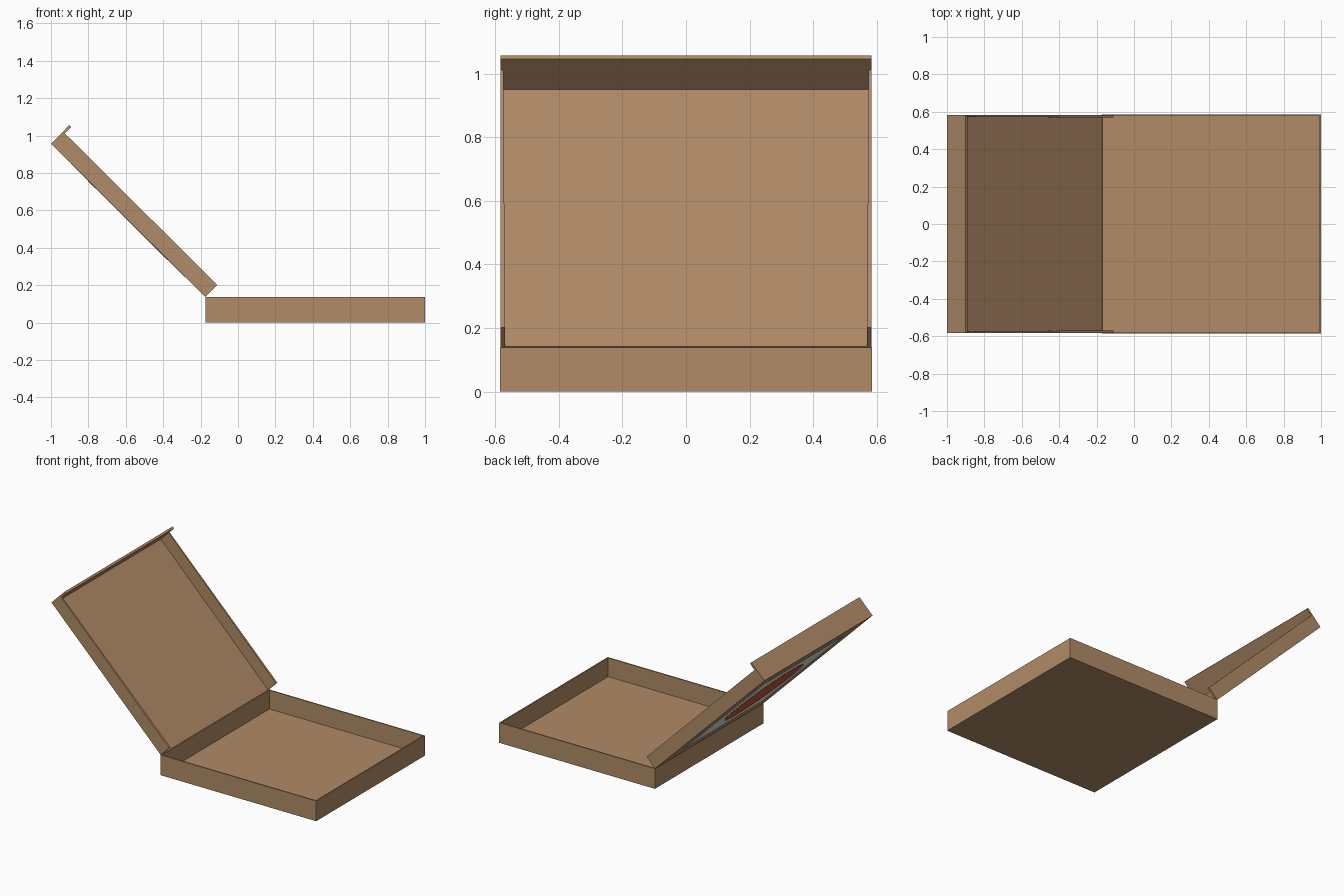
import bpy, bmesh, math
from mathutils import Matrix, Vector

if "Cube" in bpy.data.objects:
    bpy.data.objects.remove(bpy.data.objects["Cube"])


def material(name, rgb):
    m = bpy.data.materials.new(name)
    m.diffuse_color = (*rgb, 1)
    m.use_nodes = True
    m.node_tree.nodes["Principled BSDF"].inputs["Base Color"].default_value = m.diffuse_color
    return m


CARD = material("brown cardboard", (0.44, 0.26, 0.135))
WHITE = material("printed white", (0.75, 0.75, 0.72))
RED = material("printed red", (0.58, 0.10, 0.045))


def finish(bm, name, mat, matrix=Matrix()):
    bmesh.ops.recalc_face_normals(bm, faces=bm.faces[:])
    me = bpy.data.meshes.new(name)
    bm.to_mesh(me)
    bm.free()
    me.materials.append(mat)
    ob = bpy.data.objects.new(name, me)
    ob.matrix_world = matrix
    bpy.context.collection.objects.link(ob)
    return ob


def add_box(bm, lo, hi):
    lo, hi = Vector(lo), Vector(hi)
    m = Matrix.Translation((lo + hi) / 2) @ Matrix.Diagonal((*(hi - lo), 1))
    return bmesh.ops.create_cube(bm, size=1, matrix=m)["verts"]


def box(name, lo, hi, mat, matrix=Matrix()):
    bm = bmesh.new()
    add_box(bm, lo, hi)
    return finish(bm, name, mat, matrix)


# Base tray: a block whose top is inset and pushed down
bm = bmesh.new()
add_box(bm, (-0.175, -0.585, 0), (1.0, 0.585, 0.138))
bm.faces.ensure_lookup_table()
top = max(bm.faces, key=lambda f: f.calc_center_median().z)
bmesh.ops.inset_region(bm, faces=[top], thickness=0.012)
ret = bmesh.ops.extrude_face_region(bm, geom=[top])
bmesh.ops.delete(bm, geom=[top], context='FACES_ONLY')
floor = [g for g in ret["geom"] if isinstance(g, bmesh.types.BMVert)]
bmesh.ops.translate(bm, verts=floor, vec=(0, 0, -0.128))
finish(bm, "base_tray", CARD)

# Lid frame: local x runs up the lid, local z points to its inside
L, W, T = 1.163, 0.583, 0.006
u = Vector((-0.825, 0, 0.82)).normalized()
v = Vector((0, -1, 0))
n = u.cross(v)
if n.x < 0:
    v, n = -v, -n
LID = Matrix((u, v, n)).transposed().to_4x4()
LID.translation = (-0.175, 0, 0.137)

box("lid_panel", (0, -W, 0), (L, W, T), CARD, LID)

# Lid side walls, slightly thicker towards the hinge
for s, side in ((-1, "front"), (1, "back")):
    bm = bmesh.new()
    ys = sorted((s * W, s * (W - 0.009)))
    verts = add_box(bm, (0, ys[0], 0), (L, ys[1], 0.091))
    for vert in verts:
        if abs(vert.co.y) < W - 0.004 and vert.co.x < 0.5:
            vert.co.y -= s * 0.005
    finish(bm, "lid_wall_" + side, CARD, LID)

# Tuck flap at the lid's far edge, deeper than the side walls
box("lid_tuck_flap", (L - 0.015, -W, 0), (L, W, 0.14), CARD, LID)

# Printed panel and round patch on the outside of the lid
box("lid_print_panel", (L / 2 - 0.43, -0.43, -0.0012),
    (L / 2 + 0.43, 0.43, 0), WHITE, LID)
bm = bmesh.new()
bmesh.ops.create_cone(bm, cap_ends=True, segments=48, radius1=0.3, radius2=0.3,
                      depth=0.0025,
                      matrix=Matrix.Translation((L / 2, 0, -0.00125)))
finish(bm, "lid_print_disc", RED, LID)
